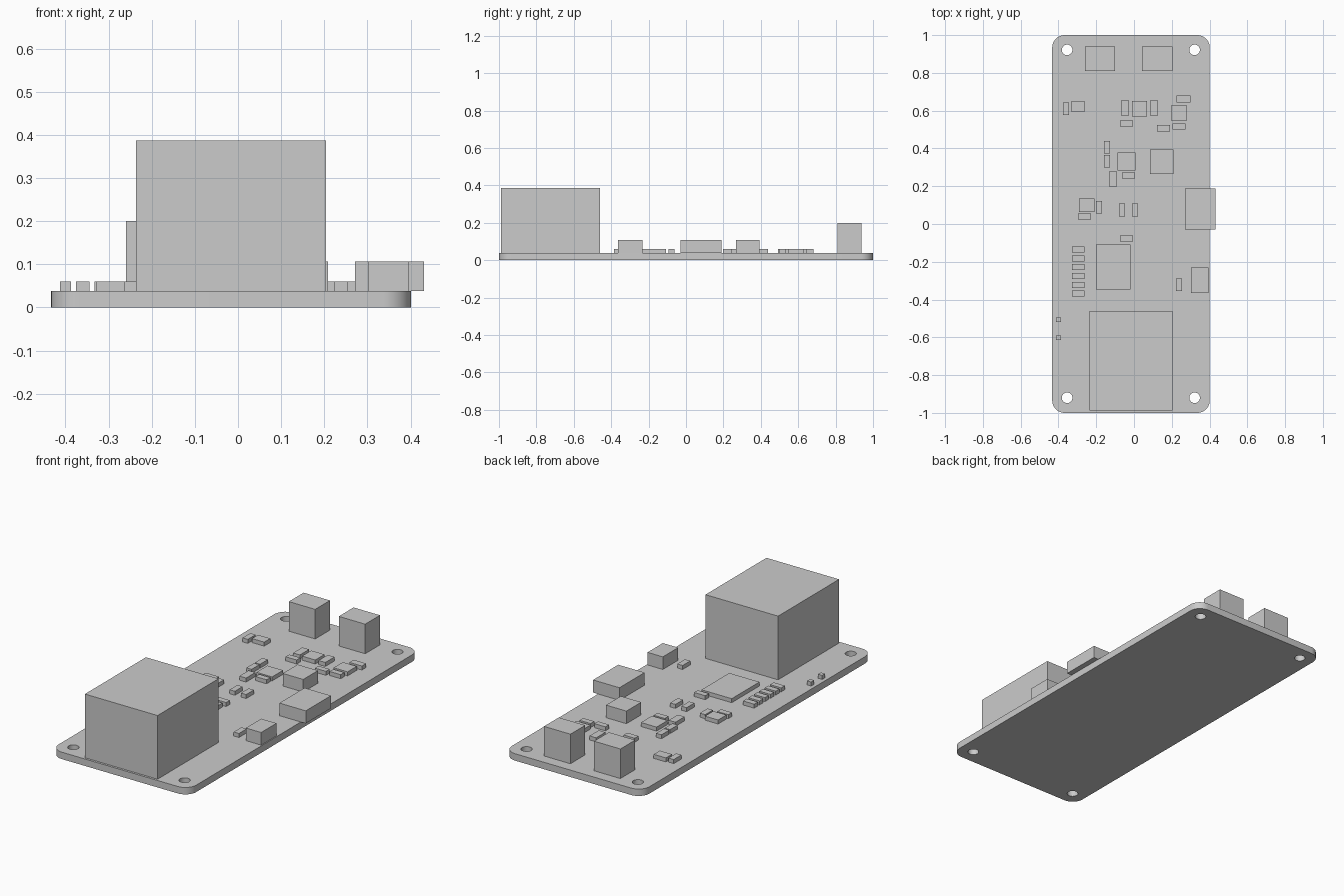
import bpy, bmesh
from math import sin, cos, pi, radians

if "Cube" in bpy.data.objects:
    bpy.data.objects.remove(bpy.data.objects["Cube"])

T = 0.038                      # board thickness
X0, X1 = -0.433, 0.401         # board edges in x


def arc(cx, cy, r, a0, a1, n):
    return [(cx + r * cos(a0 + (a1 - a0) * i / n),
             cy + r * sin(a0 + (a1 - a0) * i / n)) for i in range(n + 1)]


def box(name, cx, cy, w, d, top):
    bm = bmesh.new()
    bmesh.ops.create_cube(bm, size=1)
    h = top - T
    bmesh.ops.scale(bm, vec=(w, d, h), verts=bm.verts)
    me = bpy.data.meshes.new(name)
    bm.to_mesh(me)
    bm.free()
    ob = bpy.data.objects.new(name, me)
    ob.location = (cx, cy, T + h / 2)
    bpy.context.collection.objects.link(ob)
    return ob


# Circuit board: rounded outline with four mounting holes, extruded
R = 0.066
loops = [sum([arc(cx, cy, R, a * pi / 2, (a + 1) * pi / 2, 10) for a, (cx, cy) in enumerate(
    [(X1 - R, 1 - R), (X0 + R, 1 - R), (X0 + R, R - 1), (X1 - R, R - 1)])], [])]
loops += [arc(x, y, 0.028, 0, 2 * pi, 32)[:-1] for x in (-0.354, 0.321) for y in (-0.92, 0.922)]
cu = bpy.data.curves.new("circuit_board", 'CURVE')
cu.dimensions = '2D'
cu.fill_mode = 'BOTH'
cu.extrude = T / 2
for pts in loops:
    sp = cu.splines.new('POLY')
    sp.points.add(len(pts) - 1)
    for p, (x, y) in zip(sp.points, pts):
        p.co = (x, y, T / 2, 1)
    sp.use_cyclic_u = True
board = bpy.data.objects.new("circuit_board", cu)
bpy.context.collection.objects.link(board)
# 2D curves flatten z, so the object itself is lifted
for sp in cu.splines:
    for p in sp.points:
        p.co.z = 0
board.location.z = T / 2
bpy.context.view_layer.objects.active = board
board.select_set(True)
bpy.ops.object.convert(target='MESH')
board = bpy.context.object
bm = bmesh.new()
bm.from_mesh(board.data)
bmesh.ops.remove_doubles(bm, verts=bm.verts, dist=1e-5)
bmesh.ops.recalc_face_normals(bm, faces=bm.faces)
bm.to_mesh(board.data)
bm.free()
bpy.ops.object.shade_smooth_by_angle(angle=radians(30))

# Large parts
box("network_jack", -0.016, -0.724, 0.44, 0.528, 0.387)
for x in (-0.18, 0.123):
    box("terminal_block", x, 0.875, 0.16, 0.128, 0.2)
box("usb_socket", 0.351, 0.08, 0.16, 0.218, 0.107)
box("side_connector", 0.349, -0.298, 0.093, 0.133, 0.107)
box("inductor", 0.147, 0.33, 0.124, 0.128, 0.107)

# Flat chips: centre and size
for c in [(-0.11, -0.228, 0.183, 0.24), (-0.04, 0.332, 0.095, 0.095),
          (-0.25, 0.1, 0.08, 0.072), (0.029, 0.61, 0.08, 0.08),
          (0.238, 0.588, 0.085, 0.08), (-0.296, 0.623, 0.074, 0.053)]:
    box("chip", *c, 0.06)

# Small passives, long side along y
for x, y in [(-0.36, 0.61), (-0.143, 0.406), (-0.143, 0.332), (-0.185, 0.088),
             (-0.063, 0.074), (0.005, 0.074), (0.238, -0.321)]:
    box("capacitor", x, y, 0.032, 0.067, 0.06)
# Small passives, long side along x
for x, y in [(-0.04, 0.533), (0.156, 0.507), (0.238, 0.517),
             (-0.029, 0.257), (-0.262, 0.04), (-0.04, -0.077)]:
    box("resistor", x, y, 0.067, 0.032, 0.06)
# Larger passives
for x, y in [(-0.048, 0.615), (0.106, 0.615), (-0.111, 0.239)]:
    box("large_capacitor", x, y, 0.041, 0.08, 0.06)
box("large_capacitor", 0.262, 0.663, 0.075, 0.037, 0.06)
# Resistor row
for i in range(6):
    box("row_resistor", -0.296, -0.135 - 0.0467 * i, 0.067, 0.032, 0.06)
# Indicator lights
for y in (-0.507, -0.602):
    box("indicator", -0.4, y, 0.025, 0.025, 0.06)
